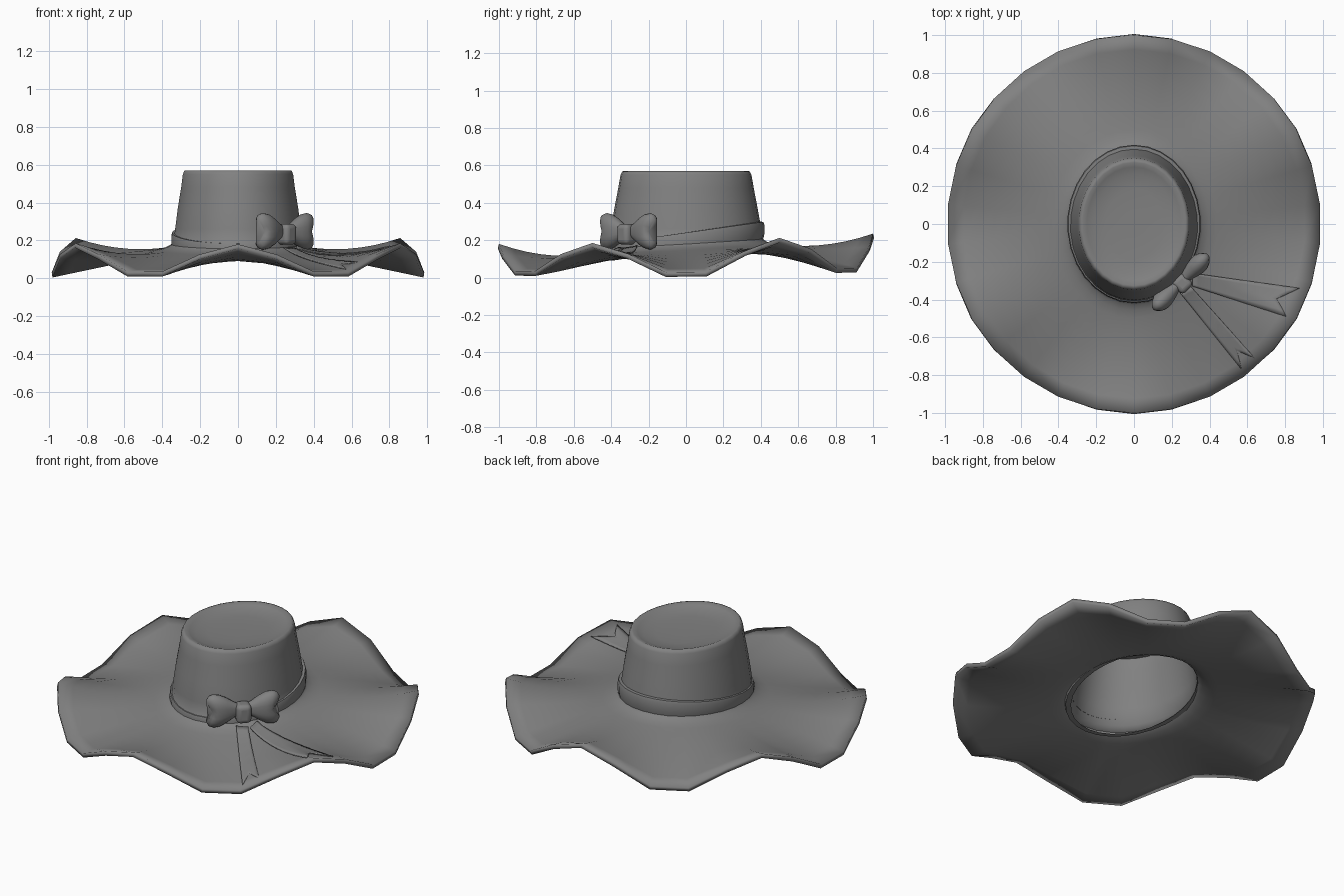
import bpy, bmesh, math
from mathutils import Vector
from mathutils.bvhtree import BVHTree

if "Cube" in bpy.data.objects:
    bpy.data.objects.remove(bpy.data.objects["Cube"])

SEG = 30
ANGLES = [math.radians(90 + 12 * i) for i in range(SEG)]
felt = bpy.data.materials.new("dark_grey")
felt.diffuse_color = (0.22, 0.22, 0.22, 1)
felt.use_nodes = True
felt.node_tree.nodes["Principled BSDF"].inputs["Base Color"].default_value = felt.diffuse_color


def finish(ob, angle):
    ob.data.materials.append(felt)
    bpy.ops.object.select_all(action='DESELECT')
    ob.select_set(True)
    bpy.context.view_layer.objects.active = ob
    bpy.ops.object.shade_smooth_by_angle(angle=math.radians(angle))


def make(name, verts, faces, angle=40):
    me = bpy.data.meshes.new(name)
    me.from_pydata(verts, [], faces)
    me.update()
    ob = bpy.data.objects.new(name, me)
    bpy.context.collection.objects.link(ob)
    finish(ob, angle)
    return ob


def loft(rings, cap_start=False, cap_end=False):
    n = len(rings[0])
    verts = [v for r in rings for v in r]
    faces = []
    for i in range(len(rings) - 1):
        for j in range(n):
            k = (j + 1) % n
            faces.append((i * n + j, i * n + n + j, i * n + n + k, i * n + k))
    if cap_start:
        faces.append(tuple(range(n)))
    if cap_end:
        faces.append(tuple(reversed(range(len(verts) - n, len(verts)))))
    return verts, faces


def solidify(ob, thickness, offset):
    m = ob.modifiers.new("thickness", 'SOLIDIFY')
    m.thickness, m.offset = thickness, offset


# Hat body: dished crown flowing into a brim with six waves
def brim_point(t, a):
    x = (0.345 + 0.645 * t) * math.cos(a)
    y = (0.41 + 0.59 * t) * math.sin(a)
    mean = 0.10 + 0.065 * (1 - t) ** 2 + 0.035 * t * max(y, 0) + 0.055 * (1 - t) * y
    wave = -(0.09 + 0.01 * y) * t ** 2 * math.cos(6 * a)
    fillet = 0.02 * max(0, 1 - t / 0.1) ** 2
    return (x, y, mean + wave + fillet)


crown = [(0.06, 0.07, 0.54), (0.15, 0.19, 0.542), (0.215, 0.265, 0.549),
         (0.25, 0.302, 0.561), (0.272, 0.326, 0.57), (0.285, 0.34, 0.568),
         (0.293, 0.35, 0.55), (0.302, 0.362, 0.48), (0.32, 0.383, 0.37),
         (0.334, 0.403, 0.26)]
rings = [[(rx * math.cos(a), ry * math.sin(a), z) for a in ANGLES] for rx, ry, z in crown]
rings += [[brim_point(t, a) for a in ANGLES]
          for t in (0, 0.03, 0.08, 0.15, 0.25, 0.37, 0.5, 0.62, 0.74, 0.87, 1)]
verts, faces = loft(rings, cap_start=True)
surface = BVHTree.FromPolygons(verts, faces)
hat = make("crown_and_brim", verts, faces, 80)
solidify(hat, 0.025, -1)

# Hat band: tilted so that the back sits higher
band_section = [(-0.02, -0.015), (0.010, -0.015), (0.015, 0.01), (0.015, 0.06),
                (0.010, 0.075), (-0.02, 0.077)]
band_rings = [[((0.338 + o) * math.cos(a), (0.404 + o) * math.sin(a),
                0.165 + h + 0.058 * math.sin(a)) for a in ANGLES]
              for o, h in reversed(band_section)]
make("hat_band", *loft(band_rings))

# Bow: two mirrored puffed loops and a knot
CENTRE = Vector((0.247, -0.307, 0.247))
D = math.sqrt(0.5)


def bow_place(p):
    u, v, w = p  # along the bow, outward, up
    return CENTRE + Vector((D * (u + v), D * (u - v), w))


loop_sections = [(0.02, 0.03, 0.025), (0.05, 0.045, 0.036), (0.09, 0.072, 0.05),
                 (0.13, 0.092, 0.058), (0.165, 0.098, 0.056), (0.19, 0.09, 0.046),
                 (0.205, 0.065, 0.026)]
for side, name in ((-1, "bow_loop_left"), (1, "bow_loop_right")):
    loop_rings = []
    for u, h, t in loop_sections:
        ring = []
        for j in range(20):
            a = 2 * math.pi * j / 20
            c, s = math.cos(a), math.sin(a)
            notch = 0.03 * (u / 0.2) ** 3 * (1 - abs(s)) ** 1.2
            ring.append(bow_place((side * (u - notch), t * c * (1 - 0.15 * (1 - abs(s))), h * s)))
        loop_rings.append(ring if side < 0 else ring[::-1])
    make(name, *loft(loop_rings, True, True), angle=60)

bpy.ops.mesh.primitive_cube_add(size=1, location=bow_place((0, 0.012, -0.015)),
                                rotation=(0, 0, math.radians(45)))
knot = bpy.context.object
knot.name = "bow_knot"
knot.scale = (0.085, 0.09, 0.11)
bpy.ops.object.transform_apply(location=False, rotation=False, scale=True)
m = knot.modifiers.new("rounding", 'BEVEL')
m.width, m.segments = 0.025, 4
finish(knot, 40)


# Ribbon tails: notched strips lying on the brim
def tail(name, start_a, start_b, end_a, end_b, notch):
    rows, cols = 16, 6
    sa, sb, ea, eb = (Vector(p) for p in (start_a, start_b, end_a, end_b))
    vs, fs = [], []
    for i in range(rows + 1):
        for j in range(cols + 1):
            w = j / cols
            s = i / rows * (1 - notch * (1 - abs(2 * w - 1)))
            p = sa.lerp(sb, w).lerp(ea.lerp(eb, w), s)
            hit = surface.ray_cast(Vector((p.x, p.y, 0.45)), Vector((0, 0, -1)))[0]
            z = min(hit.z, 0.2) if hit else 0.16
            vs.append((p.x, p.y, z + 0.003 + 0.02 * (1 - s) ** 5))
    n = cols + 1
    for i in range(rows):
        for j in range(cols):
            k = i * n + j
            fs.append((k, k + 1, k + n + 1, k + n))
    ob = make(name, vs, fs)
    ob.data.flip_normals()
    solidify(ob, 0.006, 0)


tail("ribbon_tail_right", (0.31, -0.26), (0.31, -0.33), (0.875, -0.34), (0.805, -0.49), 0.16)
tail("ribbon_tail_front", (0.30, -0.33), (0.24, -0.36), (0.64, -0.71), (0.57, -0.77), 0.18)
